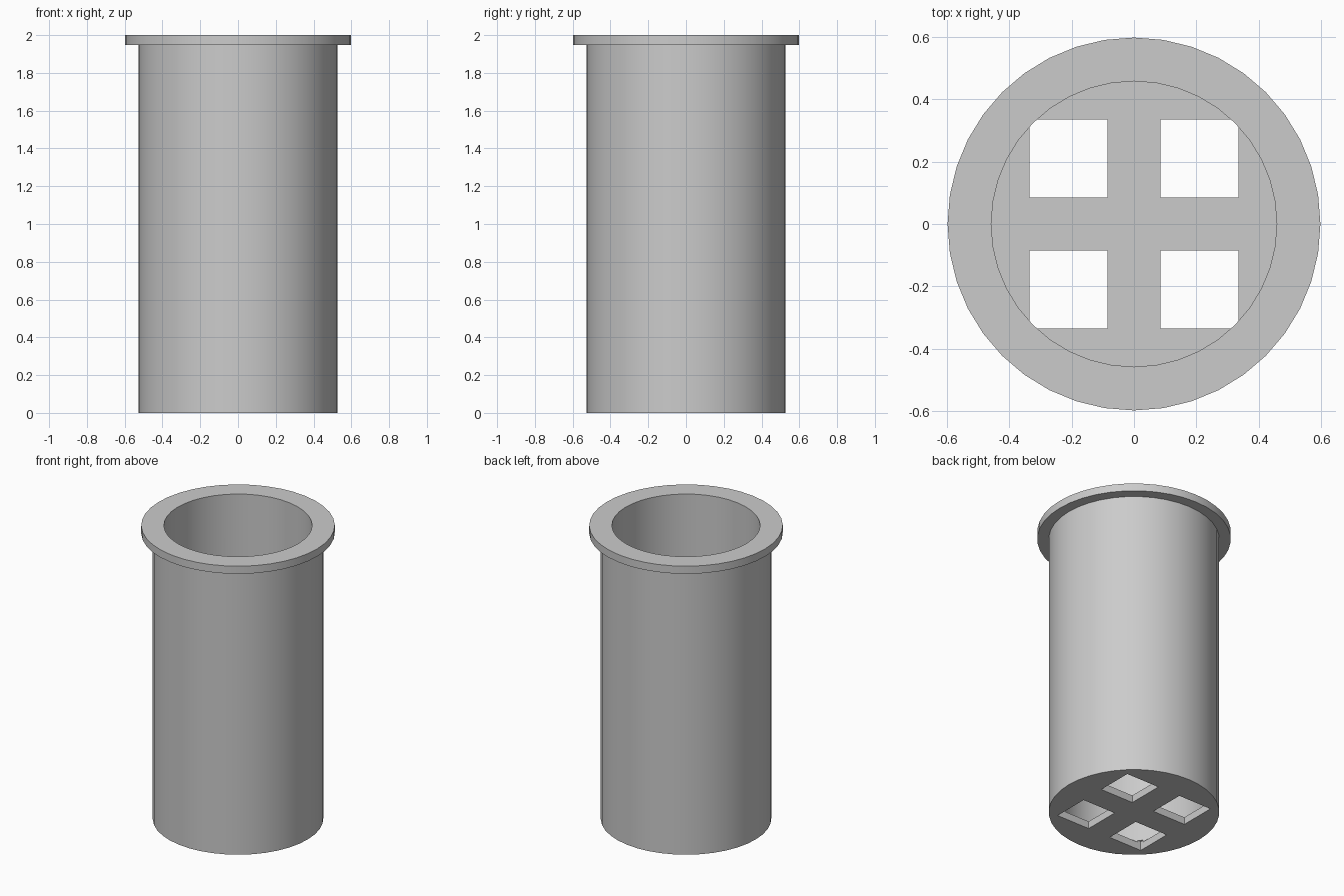
import bpy
import bmesh
import math

SIDES = 40
BODY_R, BORE_R, RIM_R = 0.527, 0.458, 0.598
HEIGHT, RIM_Z, FLOOR = 2.0, 1.948, 0.05
HOLE, HOLE_POS = 0.25, 0.21

cube = bpy.data.objects.get("Cube")
if cube:
    bpy.data.objects.remove(cube, do_unlink=True)

grey = bpy.data.materials.new("plain grey")
grey.use_nodes = True
colour = (0.6, 0.6, 0.6, 1)
grey.diffuse_color = colour
grey.node_tree.nodes["Principled BSDF"].inputs["Base Color"].default_value = colour


def add_object(name, bm):
    bmesh.ops.recalc_face_normals(bm, faces=bm.faces)
    mesh = bpy.data.meshes.new(name)
    bm.to_mesh(mesh)
    bm.free()
    obj = bpy.data.objects.new(name, mesh)
    bpy.context.collection.objects.link(obj)
    mesh.materials.append(grey)
    return obj


def lathe(name, profile, closed):
    """Turn (radius, z) points around z; an open profile gets flat end caps."""
    bm = bmesh.new()
    rings = []
    for r, z in profile:
        angles = [math.tau * i / SIDES for i in range(SIDES)]
        rings.append([bm.verts.new((r * math.cos(a), r * math.sin(a), z)) for a in angles])
    pairs = list(zip(rings, rings[1:]))
    if closed:
        pairs.append((rings[-1], rings[0]))
    else:
        bm.faces.new(rings[0])
        bm.faces.new(rings[-1])
    for a, b in pairs:
        for i in range(SIDES):
            j = (i + 1) % SIDES
            bm.faces.new((a[i], a[j], b[j], b[i]))
    return add_object(name, bm)


def smooth(obj):
    bpy.ops.object.select_all(action="DESELECT")
    obj.select_set(True)
    bpy.context.view_layer.objects.active = obj
    bpy.ops.object.shade_smooth_by_angle(angle=math.radians(30))


# Hollow body with a thin floor
body = lathe("cup_body", [(BODY_R, 0), (BODY_R, RIM_Z), (BORE_R, RIM_Z), (BORE_R, FLOOR)], False)

# Flat flange around the mouth
rim = lathe("rim_flange", [(BORE_R, RIM_Z), (RIM_R, RIM_Z), (RIM_R, HEIGHT), (BORE_R, HEIGHT)], True)

# Four square drain holes through the floor
bm = bmesh.new()
for sx in (-1, 1):
    for sy in (-1, 1):
        new = bmesh.ops.create_cube(bm, size=HOLE)["verts"]
        bmesh.ops.scale(bm, vec=(1, 1, 0.5), verts=new)
        bmesh.ops.translate(bm, vec=(sx * HOLE_POS, sy * HOLE_POS, 0), verts=new)
cutter = add_object("drain_hole_cutter", bm)
cutter.hide_render = True

cut = body.modifiers.new("drain_holes", "BOOLEAN")
cut.operation = "DIFFERENCE"
cut.solver = "EXACT"
cut.object = cutter
bpy.context.view_layer.objects.active = body
bpy.ops.object.modifier_apply(modifier=cut.name)
bpy.data.objects.remove(cutter, do_unlink=True)

smooth(body)
smooth(rim)
